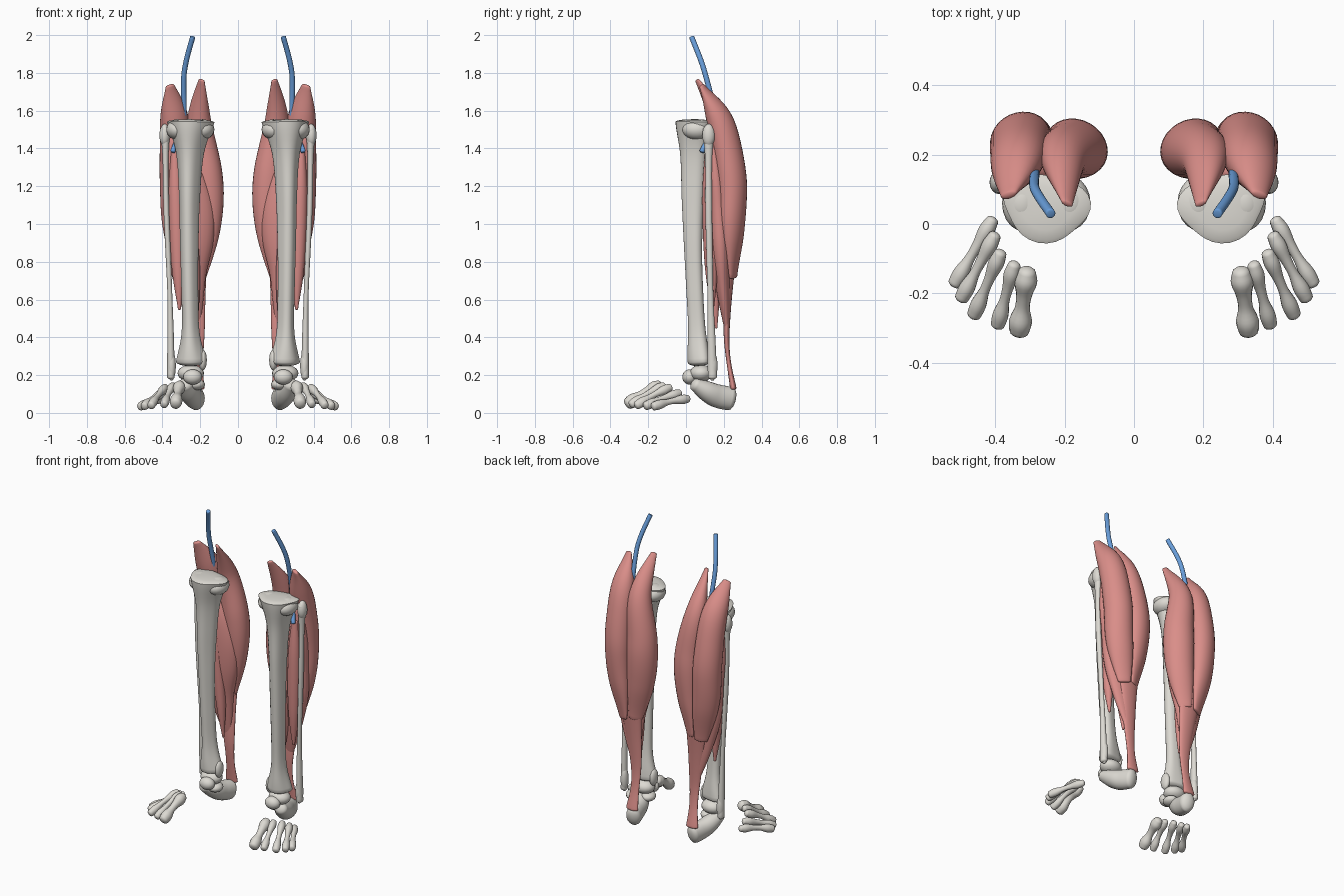
import bpy, bmesh, math
from mathutils import Vector

cube = bpy.data.objects.get("Cube")
if cube:
    bpy.data.objects.remove(cube, do_unlink=True)


def material(name, rgb):
    mat = bpy.data.materials.new(name)
    mat.use_nodes = True
    mat.diffuse_color = (*rgb, 1)
    shader = mat.node_tree.nodes["Principled BSDF"]
    shader.inputs["Base Color"].default_value = (*rgb, 1)
    return mat


BONE = material("bone", (.72, .7, .65))
MUSCLE = material("muscle_red", (.7, .27, .25))
VESSEL = material("vessel_blue", (.14, .34, .7))


def finish(bm, name, mat):
    """Turn a bmesh of a left leg part into a left and a right object."""
    for side, sign in (("left", 1), ("right", -1)):
        copy = bm.copy()
        for vert in copy.verts:
            vert.co.x *= sign
        bmesh.ops.recalc_face_normals(copy, faces=copy.faces)
        mesh = bpy.data.meshes.new(f"{side}_{name}")
        copy.to_mesh(mesh)
        copy.free()
        mesh.materials.append(mat)
        mesh.shade_smooth()
        mesh.set_sharp_from_angle(angle=math.radians(50))
        part = bpy.data.objects.new(mesh.name, mesh)
        bpy.context.scene.collection.objects.link(part)
    bm.free()


def sample(values, t):
    """Smooth curve through evenly spaced numbers or vectors, t from 0 to 1."""
    last = len(values) - 1
    if last == 0:
        return values[0]
    i = min(int(t * last), last - 1)
    f = t * last - i
    before, start = values[max(i - 1, 0)], values[i]
    end, after = values[i + 1], values[min(i + 2, last)]
    slope_in, slope_out = (end - before) / 2, (after - start) / 2
    ease = f * f * (3 - 2 * f)
    return (start + (end - start) * ease
            + slope_in * f * (1 - f) ** 2 - slope_out * f * f * (1 - f))


def sweep(name, mat, points, widths, ratios=(1,), twist=0, tri=0,
          caps=(.6, .6), sides=24, steps=36):
    """Sweep an ellipse or soft triangle along a path and round both ends.

    widths are half widths along the path, ratios are depth over width."""
    points = [Vector(p) for p in points]
    turn = math.radians(twist)
    rings = []
    for i in range(steps + 1):
        t = i / steps
        ahead, behind = min(t + .01, 1), max(t - .01, 0)
        tangent = (sample(points, ahead) - sample(points, behind)).normalized()
        across = Vector((1, 0, 0))
        across = (across - tangent * across.dot(tangent)).normalized()
        deep = tangent.cross(across)
        u = across * math.cos(turn) + deep * math.sin(turn)
        width = sample(widths, t)
        rings.append((sample(points, t), tangent, u * width,
                      tangent.cross(u) * width * sample(ratios, t)))

    def cap(ring, bulge):
        centre, tangent, u, w = ring
        reach = tangent * bulge * min(u.length, w.length)
        for degrees in (25, 50, 70, 85):
            a = math.radians(degrees)
            yield centre + reach * math.sin(a), tangent, u * math.cos(a), w * math.cos(a)

    rings = [*reversed(list(cap(rings[0], -caps[0]))), *rings, *cap(rings[-1], caps[1])]
    bm = bmesh.new()
    loops = []
    for centre, tangent, u, w in rings:
        loop = []
        for k in range(sides):
            a = math.tau * k / sides
            swell = 1 + tri * math.sin(3 * a)
            loop.append(bm.verts.new(centre + (u * math.cos(a) + w * math.sin(a)) * swell))
        loops.append(loop)
    for low, high in zip(loops, loops[1:]):
        for k in range(sides):
            bm.faces.new((low[k - 1], low[k], high[k], high[k - 1]))
    bm.faces.new(loops[0])
    bm.faces.new(loops[-1])
    finish(bm, name, mat)


def knob(name, centre, radii):
    """Rounded bony lump."""
    bm = bmesh.new()
    bmesh.ops.create_uvsphere(bm, u_segments=20, v_segments=12, radius=1)
    bmesh.ops.scale(bm, vec=radii, verts=bm.verts)
    bmesh.ops.translate(bm, vec=centre, verts=bm.verts)
    finish(bm, name, BONE)


# Shin bones, the larger one triangular with its edge to the front
sweep("tibia", BONE,
      points=[(.25, .07, .27), (.26, .04, .9), (.255, .05, 1.54)],
      widths=(.08, .046, .044, .048, .054, .072, .125),
      ratios=(.7, 1, 1, 1, 1.1, 1, .78), tri=.09, twist=12, caps=(.4, .15), sides=32)
knob("inner_knee_knob", (.19, .06, 1.5), (.065, .08, .055))
knob("outer_knee_knob", (.32, .06, 1.5), (.06, .08, .055))
knob("inner_ankle_knob", (.187, .07, .28), (.022, .035, .055))
sweep("fibula", BONE,
      points=[(.355, .14, .19), (.36, .13, .6), (.38, .12, 1.1), (.385, .12, 1.5)],
      widths=(.02, .018, .013, .014, .015, .015, .026), ratios=(1.2,))
knob("fibula_head", (.388, .12, 1.47), (.028, .034, .06))
knob("outer_ankle_knob", (.352, .14, .25), (.023, .027, .08))

# Ankle and heel
knob("talus_dome", (.25, .08, .21), (.07, .06, .045))
knob("talus_head", (.24, .02, .19), (.05, .04, .04))
knob("heel_shelf", (.22, .08, .15), (.045, .05, .03))
sweep("heel_bone", BONE,
      points=[(.28, .05, .15), (.245, .15, .095), (.22, .235, .075)],
      widths=(.04, .055, .05, .046), ratios=(.9, 1, 1.25, 1.35))

# Fan of forefoot bones between an arc of bases and an arc of heads
bases = [Vector(p) for p in ((.308, -.14, .145), (.385, -.085, .135), (.408, .01, .075))]
heads = [Vector(p) for p in ((.33, -.305, .05), (.46, -.26, .04), (.515, -.17, .035))]
for i in range(5):
    base, head = sample(bases, i / 4), sample(heads, i / 4)
    arch = Vector((0, 0, .006))
    radius = .033 if i == 0 else .023
    sweep(f"forefoot_bone_{i + 1}", BONE,
          points=[base, (base + head) / 2 + arch, head],
          widths=[radius * s for s in (.8, 1, .7, .65, 1, .9)],
          ratios=(1.1,), sides=14, steps=20)

# Twin calf bellies, hooked forward over the knee and flush with the tendon
belly = (.35, .7, .85, .9, .85, .5)
sweep("inner_calf", MUSCLE,
      points=[(.2, .24, .73), (.17, .225, 1), (.17, .215, 1.25),
              (.205, .185, 1.53), (.193, .06, 1.76)],
      widths=(.04, .08, .094, .085, .06, .018), ratios=belly, twist=30, sides=28)
sweep("outer_calf", MUSCLE,
      points=[(.285, .25, .72), (.32, .245, 1), (.328, .24, 1.25),
              (.335, .185, 1.53), (.36, .085, 1.73)],
      widths=(.04, .08, .088, .086, .074, .025), ratios=belly, twist=-25, sides=28)

# Deep muscles and heel tendon
sweep("deep_calf", MUSCLE,
      points=[(.22, .22, .4), (.26, .19, .75), (.26, .17, 1.1), (.34, .14, 1.45)],
      widths=(.015, .075, .13, .12, .04), ratios=(.5,))
sweep("shin_gap_muscle", MUSCLE,
      points=[(.31, .14, .55), (.335, .12, 1.38)], widths=(.008, .036, .04, .02))
sweep("inner_deep_muscle", MUSCLE,
      points=[(.22, .16, .45), (.26, .13, 1.25)], widths=(.006, .03, .04, .035))
sweep("heel_tendon", MUSCLE,
      points=[(.22, .25, .13), (.215, .215, .4), (.245, .235, .85)],
      widths=(.042, .03, .05, .085), ratios=(.4,))

# Vessel behind the knee
sweep("vessel", VESSEL,
      points=[(.24, .03, 1.99), (.285, .1, 1.8), (.29, .15, 1.55), (.345, .085, 1.385)],
      widths=(.014,), caps=(.2, .5), sides=16)
